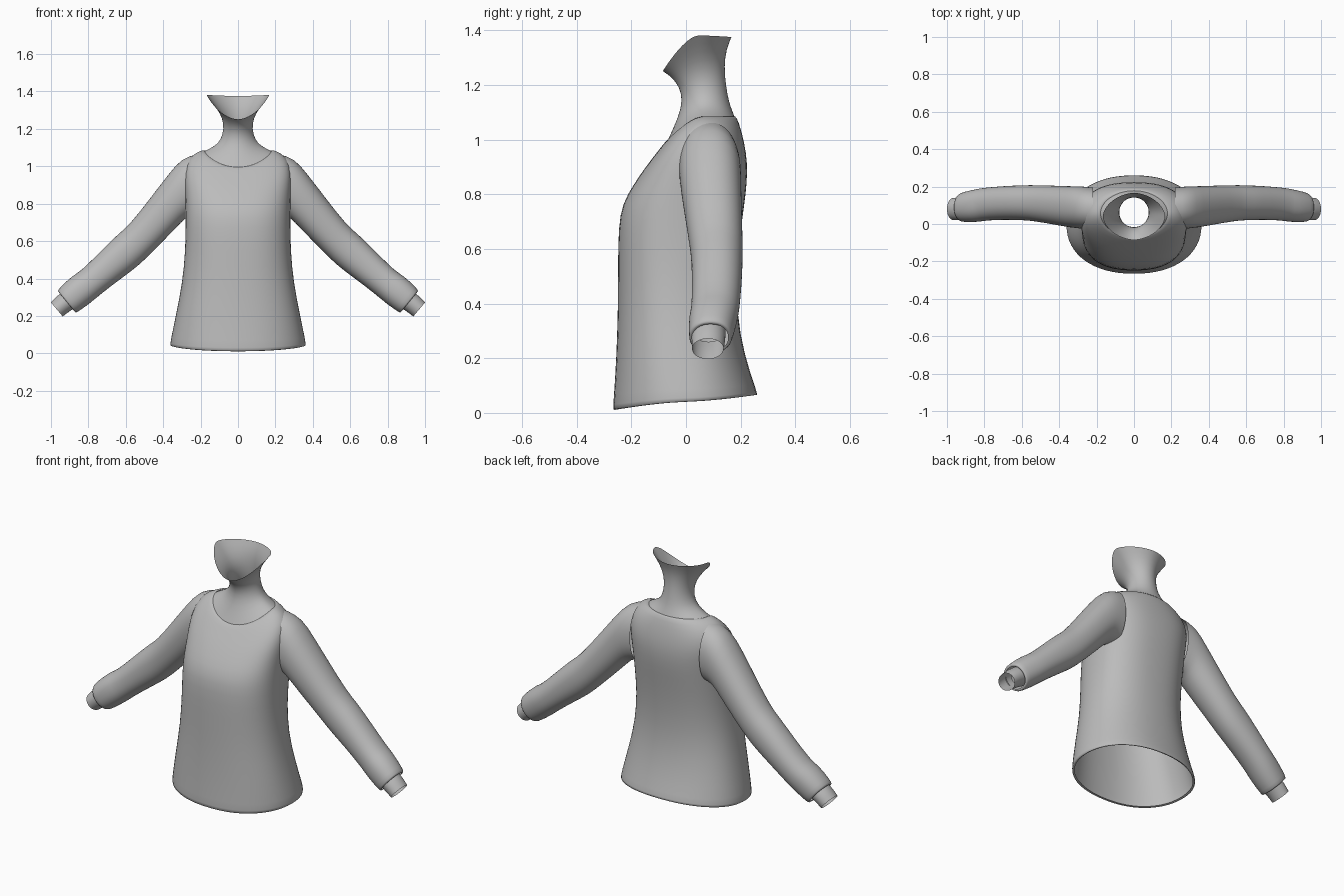
import bpy
import bmesh
import math
from mathutils import Vector

SEG = 32
grey = bpy.data.materials.new("soft grey")
grey.diffuse_color = (0.5, 0.5, 0.5, 1)


def spow(v, p):
    return math.copysign(abs(v) ** p, v)


def loft(name, rings):
    """Skin a list of closed rings into one smooth open surface."""
    bm = bmesh.new()
    rows = [[bm.verts.new(p) for p in ring] for ring in rings]
    for a, b in zip(rows, rows[1:]):
        for i in range(SEG):
            j = (i + 1) % SEG
            bm.faces.new((a[i], a[j], b[j], b[i]))
    bmesh.ops.recalc_face_normals(bm, faces=bm.faces)
    mesh = bpy.data.meshes.new(name)
    bm.to_mesh(mesh)
    bm.free()
    obj = bpy.data.objects.new(name, mesh)
    bpy.context.collection.objects.link(obj)
    mesh.materials.append(grey)
    mesh.shade_smooth()
    sub = obj.modifiers.new("smooth", "SUBSURF")
    sub.levels = sub.render_levels = 1
    return obj


def body_ring(front, back, half, side_z, power=2.0):
    """Ring around the body: front and back are (y, z), sides sit at side_z."""
    (fy, fz), (by, bz) = front, back
    mid, depth = (fy + by) / 2, (by - fy) / 2
    pts = []
    for i in range(SEG):
        t = 2 * math.pi * i / SEG
        u, c = spow(math.cos(t), 2 / power), spow(math.sin(t), 2 / power)
        end = fz if c < 0 else bz
        pts.append((half * u, mid + depth * c, side_z + (end - side_z) * abs(c) ** 1.5))
    return pts


def arm_ring(side, top, bottom, y0, y1, power=2.2):
    """Ring across the arm: top and bottom are (x, z), depth runs y0 to y1."""
    a, b = Vector(top), Vector(bottom)
    mid, half = (a + b) / 2, (a - b) / 2
    pts = []
    for i in range(SEG):
        t = 2 * math.pi * i / SEG
        p = mid + half * spow(math.cos(t), 2 / power)
        y = (y0 + y1) / 2 + (y1 - y0) / 2 * spow(math.sin(t), 2 / power)
        pts.append((side * p.x, y, p.y))
    return pts


# Shirt body, hem to neckline, with a small turned-in hem
loft("shirt_body", [body_ring(*s) for s in (
    ((-0.255, 0.015), (0.25, 0.07), 0.35, 0.045, 2.2),
    ((-0.27, 0.004), (0.266, 0.06), 0.366, 0.034, 2.2),
    ((-0.266, 0.05), (0.256, 0.09), 0.362, 0.07, 2.2),
    ((-0.256, 0.20), (0.215, 0.21), 0.334, 0.20, 2.3),
    ((-0.25, 0.38), (0.185, 0.37), 0.298, 0.38, 2.3),
    ((-0.25, 0.55), (0.187, 0.54), 0.283, 0.55, 2.4),
    ((-0.248, 0.68), (0.205, 0.70), 0.281, 0.68, 2.5),
    ((-0.235, 0.765), (0.22, 0.80), 0.281, 0.78, 2.5),
    ((-0.19, 0.84), (0.226, 0.88), 0.285, 0.88, 2.5),
    ((-0.145, 0.905), (0.222, 0.95), 0.29, 0.975, 2.5),
    ((-0.105, 0.955), (0.205, 1.03), 0.265, 1.055, 2.3),
    ((-0.075, 0.995), (0.185, 1.088), 0.19, 1.09, 2.0),
    ((-0.066, 0.995), (0.177, 1.083), 0.18, 1.083, 2.0),
)])

# Neck, flaring out to the shirt below and the jaw above
loft("neck", [body_ring(*s) for s in (
    ((-0.07, 0.992), (0.18, 1.08), 0.182, 1.08),
    ((-0.043, 1.05), (0.17, 1.105), 0.125, 1.108),
    ((-0.017, 1.115), (0.157, 1.14), 0.092, 1.14),
    ((-0.015, 1.17), (0.146, 1.20), 0.075, 1.20),
    ((-0.038, 1.213), (0.14, 1.27), 0.083, 1.26),
    ((-0.064, 1.236), (0.148, 1.33), 0.118, 1.32, 1.9),
    ((-0.086, 1.25), (0.167, 1.376), 0.167, 1.382, 1.8),
)])

SLEEVE = (
    ((0.22, 1.065), (0.22, 0.74), -0.03, 0.195),
    ((0.30, 1.045), (0.265, 0.735), -0.025, 0.202),
    ((0.37, 0.96), (0.30, 0.705), -0.02, 0.202),
    ((0.46, 0.842), (0.37, 0.63), -0.005, 0.205),
    ((0.585, 0.68), (0.47, 0.53), 0.015, 0.208),
    ((0.635, 0.645), (0.535, 0.465), 0.02, 0.208),
    ((0.74, 0.54), (0.625, 0.40), 0.022, 0.204),
    ((0.845, 0.435), (0.74, 0.312), 0.02, 0.195),
    ((0.88, 0.42), (0.785, 0.272), 0.01, 0.188),
    ((0.955, 0.35), (0.855, 0.222), 0.01, 0.172),
    ((0.966, 0.332), (0.87, 0.215), 0.013, 0.165),
    ((0.955, 0.325), (0.875, 0.228), 0.025, 0.155),
)
WRIST = (
    ((0.91, 0.35), (0.84, 0.26), 0.02, 0.145),
    ((0.965, 0.31), (0.895, 0.23), 0.02, 0.145),
    ((1.0, 0.272), (0.937, 0.197), 0.022, 0.138),
)

# Sleeves and bare wrists on both sides
for side, label in ((1, "left"), (-1, "right")):
    loft(label + "_sleeve", [arm_ring(side, *s) for s in SLEEVE])
    loft(label + "_wrist", [arm_ring(side, *s, 2.0) for s in WRIST])
